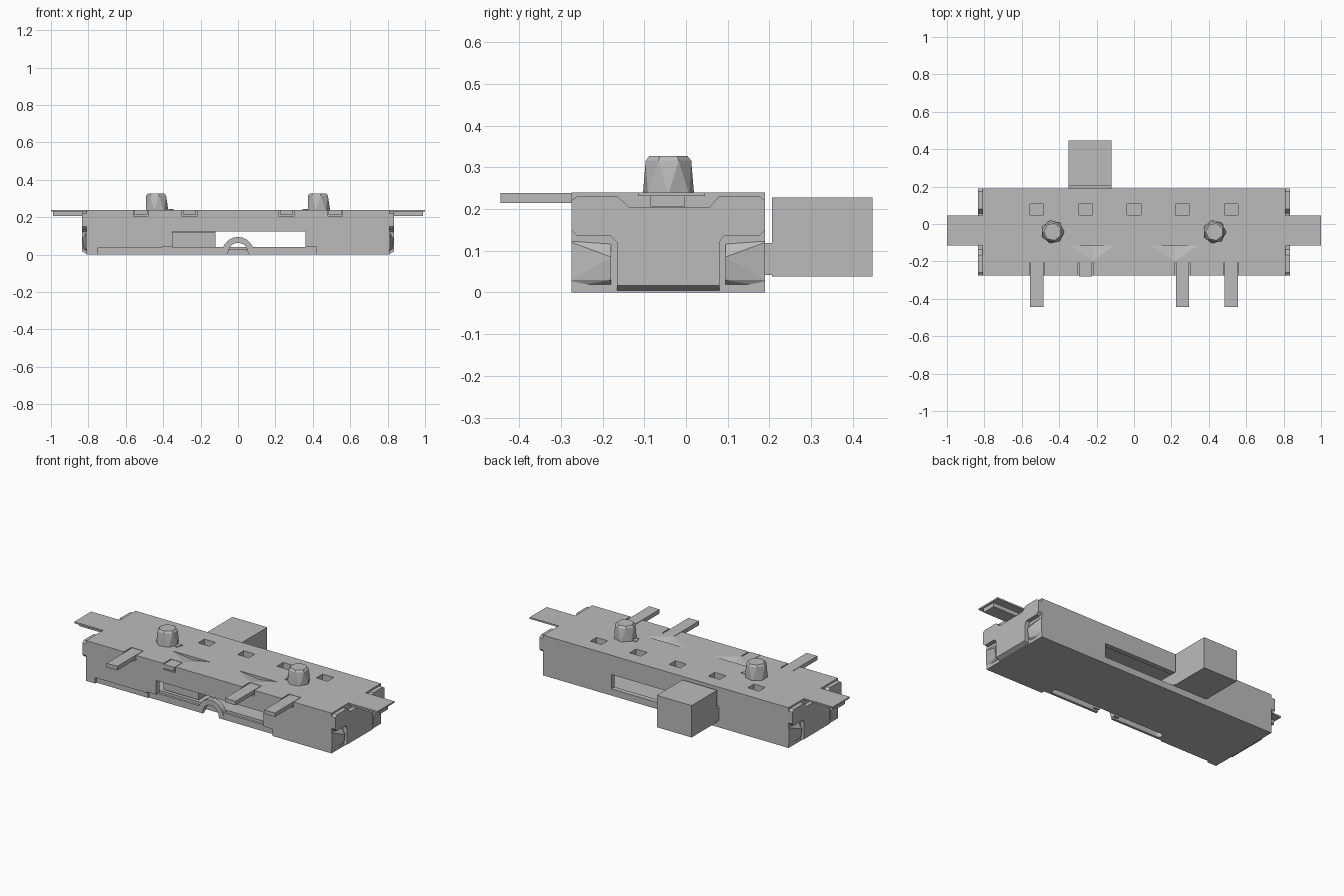
import bpy, bmesh
from math import cos, sin, pi

old = bpy.data.objects.get("Cube")
if old:
    bpy.data.objects.remove(old, do_unlink=True)

grey = bpy.data.materials.new("plain grey")
grey.use_nodes = True
grey.diffuse_color = (0.5, 0.5, 0.5, 1)
grey.node_tree.nodes["Principled BSDF"].inputs["Base Color"].default_value = (0.5, 0.5, 0.5, 1)


def finish(name, bm):
    bmesh.ops.recalc_face_normals(bm, faces=bm.faces)
    mesh = bpy.data.meshes.new(name)
    bm.to_mesh(mesh)
    bm.free()
    mesh.materials.append(grey)
    ob = bpy.data.objects.new(name, mesh)
    bpy.context.collection.objects.link(ob)
    return ob


def box(name, x, y, z):
    bm = bmesh.new()
    bmesh.ops.create_cube(bm, size=1)
    for v in bm.verts:
        for i, (lo, hi) in enumerate((x, y, z)):
            v.co[i] = hi if v.co[i] > 0 else lo
    return finish(name, bm)


def prism(name, outline, axis, lo, hi):
    """Extrude a 2D outline along the given axis from lo to hi."""
    def place(p, d):
        return {"x": (d, *p), "y": (p[0], d, p[1]), "z": (*p, d)}[axis]
    bm = bmesh.new()
    a, b = [[bm.verts.new(place(p, d)) for p in outline] for d in (lo, hi)]
    bm.faces.new(a)
    bm.faces.new(b)
    n = len(outline)
    for i in range(n):
        j = (i + 1) % n
        bm.faces.new((a[i], a[j], b[j], b[i]))
    return finish(name, bm)


def hull(name, points):
    bm = bmesh.new()
    for p in points:
        bm.verts.new(p)
    bmesh.ops.convex_hull(bm, input=bm.verts)
    return finish(name, bm)


def arc(cx, cy, r, start, end, n=10):
    return [(cx + r * cos(start + (end - start) * i / n),
             cy + r * sin(start + (end - start) * i / n)) for i in range(n + 1)]


def cut(target, cutter):
    cutter.hide_render = True
    mod = target.modifiers.new("cut", "BOOLEAN")
    mod.operation, mod.solver, mod.object = "DIFFERENCE", "EXACT", cutter
    bpy.context.view_layer.objects.active = target
    bpy.ops.object.modifier_apply(modifier=mod.name)
    bpy.data.objects.remove(cutter, do_unlink=True)


FRONT, BACK, TOP = -0.275, 0.19, 0.24
PITCH = 0.26

# Hollow housing with a travel window through front and back
housing = box("housing", (-0.81, 0.81), (FRONT, BACK), (0, TOP))
cut(housing, box("cavity", (-0.77, 0.77), (-0.24, 0.16), (0.03, 0.17)))
cut(housing, box("window", (-0.35, 0.36), (-0.4, 0.4), (0.04, 0.125)))
cut(housing, box("strip_setback", (-0.41, 0.42), (-0.4, -0.255), (-0.1, 0.041)))
cut(housing, box("lower_step", (-0.75, -0.4), (-0.4, -0.262), (-0.1, 0.035)))

# Long rounded slot in the floor and the opening under the arch
slot = arc(0.37, -0.22, 0.02, -pi / 2, pi / 2, 6) + arc(-0.36, -0.22, 0.02, pi / 2, 3 * pi / 2, 6)
cut(housing, prism("floor_slot", slot, "z", -0.1, 0.06))
cut(housing, prism("arch_opening", arc(0, 0.01, 0.055, 0, 2 * pi * 15 / 16, 15), "y", -0.4, -0.22))
ring = arc(0, 0.01, 0.085, 0, pi) + arc(0, 0.01, 0.053, pi, 0)
prism("front_arch", ring, "y", -0.257, -0.225)

# Row of square pockets in the top
for i in range(-2, 3):
    x = i * PITCH
    cut(housing, box("pocket", (x - 0.037, x + 0.037), (0.048, 0.107), (0.2, 0.3)))

# Shallow triangular dents in the top
for x0, x1, xm in ((-0.355, -0.1, -0.22), (0.08, 0.345, 0.22)):
    tri = [(x0, -0.115), (x1, -0.115), (xm, -0.2)]
    points = [(*p, z) for p in tri for z in (TOP + 0.0005, 0.26)]
    cut(housing, hull("dent", points + [(xm, -0.115, 0.222)]))

# Openings of the front terminals in the top edge
for i in (-2, -1, 1, 2):
    x = i * PITCH
    cut(housing, box("terminal_notch", (x - 0.04, x + 0.04), (-0.4, -0.205), (0.205, 0.3)))
    end = -0.28 if i == -1 else -0.445
    box("front_terminal", (x - 0.035, x + 0.035), (end, -0.203), (0.214, TOP - 0.002))

# End plates, bent corner tabs and mounting tabs, same on both sides
plate = [(-0.165, 0.0), (0.08, 0.0), (0.08, 0.12), (0.09, 0.135),
         (0.175, 0.135), (BACK, 0.15), (BACK, 0.22), (0.175, 0.231),
         (0.08, 0.231), (0.055, 0.203), (-0.135, 0.203), (-0.165, 0.231),
         (-0.26, 0.231), (FRONT, 0.22), (FRONT, 0.15), (-0.26, 0.135),
         (-0.18, 0.135), (-0.165, 0.12)]
for side in (-1, 1):
    def span(a, b):
        return tuple(sorted((side * a, side * b)))
    end_plate = prism("end_plate", plate, "x", *span(0.80, 0.835))
    for v in end_plate.data.vertices:
        if v.co.z < 0.01 and abs(v.co.x) > 0.82:
            v.co.z = 0.017
    for outer, inner in ((FRONT, -0.18), (BACK, 0.095)):
        hull("corner_tab", [(side * 0.80, outer, 0.012), (side * 0.80, outer, 0.13),
                            (side * 0.80, inner, 0.012), (side * 0.80, inner, 0.13),
                            (side * 0.812, outer, 0.03), (side * 0.812, outer, 0.12),
                            (side * 0.832, inner, 0.085), (side * 0.825, inner, 0.03)])
    box("mounting_tab", span(0.80, 1.0), (-0.115, 0.045), (0.231, TOP))
    box("mounting_tab_rib", span(0.80, 0.99), (-0.085, -0.002), (0.206, 0.236))

# Slider with its square handle at the back
box("slider", (-0.35, -0.12), (-0.2, 0.207), (0.042, 0.118))
box("slider_handle", (-0.35, -0.12), (0.206, 0.447), (0.038, 0.228))

# Faceted locating pegs with small ribs beside them
for x, rib in ((-0.435, 0.075), (0.43, -0.07)):
    points = []
    for r, z, turn in ((0.063, 0.235, 0), (0.056, 0.316, 0.45), (0.047, 0.327, 0.45)):
        points += [(x + px, py - 0.042, z) for px, py in arc(0, 0, r, turn, turn + 2 * pi * 6 / 7, 6)]
    hull("locating_peg", points)
    prism("peg_rib", [(x + rib * 0.5, -0.03), (x + rib * 1.2, -0.025), (x + rib, -0.07)],
          "z", 0.235, 0.244)
